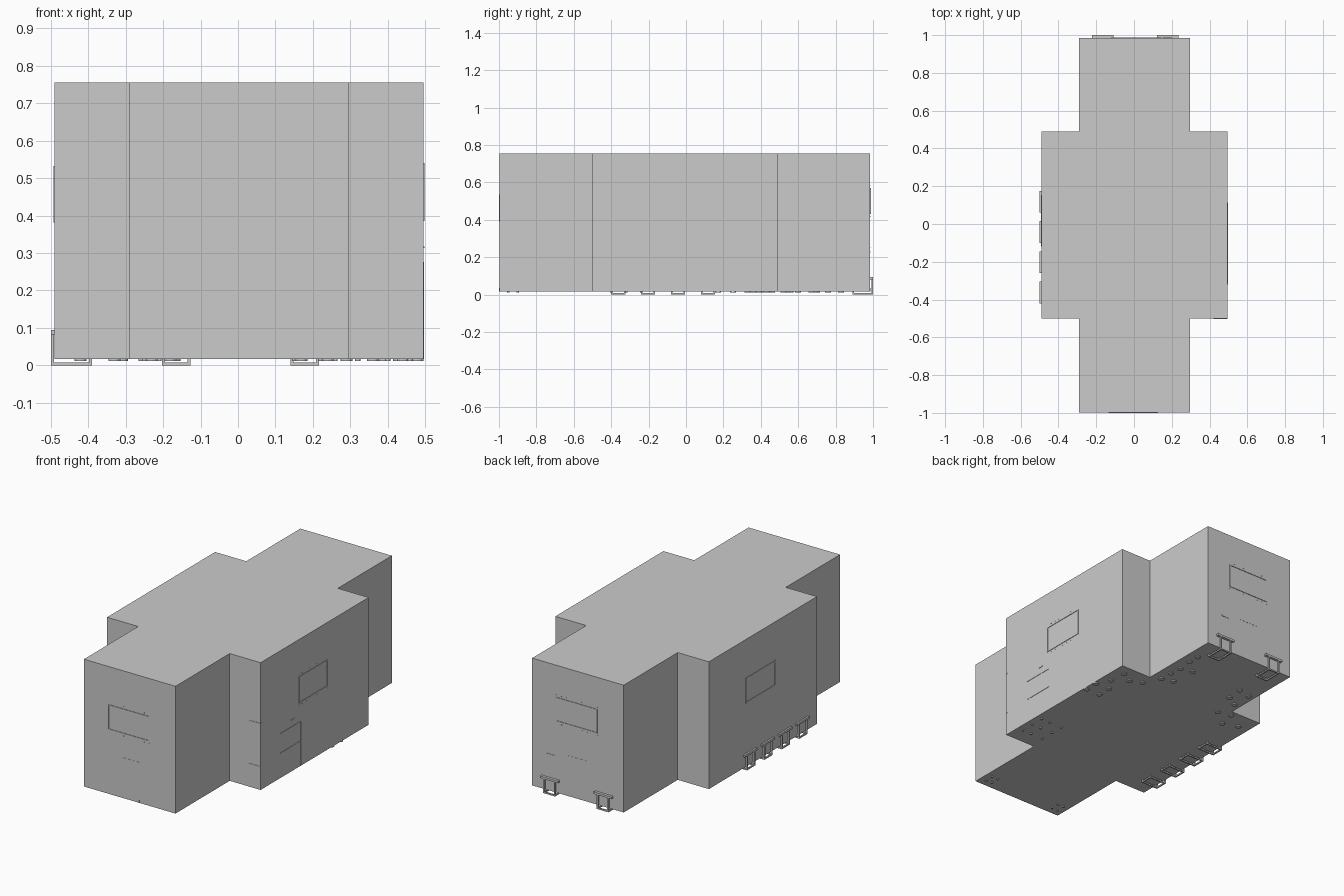
import bpy, bmesh
from mathutils import Vector

if "Cube" in bpy.data.objects:
    bpy.data.objects.remove(bpy.data.objects["Cube"])

FLOOR, ROOF = 0.017, 0.755
XL, XR, YF, YB = -0.49, 0.495, -0.997, 0.985   # outer wall planes


def finish(bm, name):
    bmesh.ops.recalc_face_normals(bm, faces=bm.faces)
    me = bpy.data.meshes.new(name)
    bm.to_mesh(me)
    bm.free()
    ob = bpy.data.objects.new(name, me)
    bpy.context.collection.objects.link(ob)
    return ob


def add_box(bm, lo, hi):
    vs = bmesh.ops.create_cube(bm, size=1)["verts"]
    lo, hi = Vector(lo), Vector(hi)
    for v in vs:
        v.co = (lo + hi) / 2 + v.co * (hi - lo)


# cross-shaped room block
bm = bmesh.new()
plan = [(-0.29, YF), (0.297, YF), (0.297, -0.5), (XR, -0.5), (XR, 0.49), (0.297, 0.49),
        (0.297, YB), (-0.29, YB), (-0.29, 0.49), (XL, 0.49), (XL, -0.5), (-0.29, -0.5)]
base = bm.faces.new([bm.verts.new((x, y, FLOOR)) for x, y in plan])
top = bmesh.ops.extrude_face_region(bm, geom=[base])["geom"]
bmesh.ops.translate(bm, vec=(0, 0, ROOF - FLOOR),
                    verts=[g for g in top if isinstance(g, bmesh.types.BMVert)])
finish(bm, "room_block")


def wall_box(bm, wall, a, b, z0, z1, d=0.003):
    """Thin strip on a wall, from a to b along it, standing out by d."""
    if wall == "front":
        add_box(bm, (a, YF - d, z0), (b, YF + 0.01, z1))
    elif wall == "back":
        add_box(bm, (a, YB - 0.01, z0), (b, YB + d, z1))
    elif wall == "left":
        add_box(bm, (XL - d, a, z0), (XL + 0.01, b, z1))
    else:
        add_box(bm, (XR - 0.01, a, z0), (XR + d, b, z1))


# window frames with small hanging rings above and below
def window(wall, a, b, z0, z1, rings, t=0.005):
    bm = bmesh.new()
    for s in ((a, b, z0, z0 + t), (a, b, z1 - t, z1),
              (a, a + t, z0, z1), (b - t, b, z0, z1)):
        wall_box(bm, wall, *s)
    if rings:
        for i in range(9):
            c = a + (b - a) * i / 8
            for z in (z0 - 0.012, z1 + 0.012):
                wall_box(bm, wall, c - 0.002, c + 0.002, z - 0.002, z + 0.002, 0.001)
    finish(bm, wall + "_window_frame")


window("front", -0.135, 0.128, 0.39, 0.535, True)
window("back", -0.122, 0.142, 0.43, 0.57, True)
window("left", -0.12, 0.154, 0.382, 0.532, False, 0.01)
window("right", -0.15, 0.115, 0.385, 0.54, True)

# door edges
bm = bmesh.new()
for wall in ("front", "back"):
    wall_box(bm, wall, -0.055, -0.052, FLOOR, 0.035, 0.002)
    wall_box(bm, wall, 0.063, 0.066, FLOOR, 0.035, 0.002)
    wall_box(bm, wall, -0.055, 0.066, 0.249, 0.252, 0.001)
wall_box(bm, "back", 0.15, 0.2, 0.225, 0.23, 0.002)
finish(bm, "door_trim")

# cabinet edges showing through the right wall
bm = bmesh.new()
wall_box(bm, "right", -0.32, -0.13, 0.273, 0.276, 0.002)
wall_box(bm, "right", -0.32, -0.13, 0.16, 0.163, 0.002)
wall_box(bm, "right", -0.133, -0.13, FLOOR, 0.275, 0.002)
wall_box(bm, "right", -0.22, -0.19, 0.313, 0.317, 0.003)
add_box(bm, (0.42, -0.502, 0.4), (0.496, -0.49, 0.403))
add_box(bm, (0.42, -0.502, 0.15), (0.496, -0.49, 0.153))
finish(bm, "cabinet_edges")


# stools along the walls: runner ring, uprights and seat
def stool(name, cx, cy, along_y):
    bm = bmesh.new()
    h, w, t = 0.055, 0.038, 0.008

    def part(u0, u1, v0, v1, z0, z1):
        if along_y:   # outer side towards -x
            add_box(bm, (cx - v1, cy + u0, z0), (cx - v0, cy + u1, z1))
        else:         # outer side towards +y
            add_box(bm, (cx + u0, cy + v0, z0), (cx + u1, cy + v1, z1))

    for s in (-h, h - t):
        part(-w, w, s, s + t, 0, t)
        for u in (-w, w - t):
            part(u, u + t, s, s + t, 0, 0.084)
    for u in (-w, w - t):
        part(u, u + t, -h, h, 0, t)
    part(-0.0575, 0.0575, -h, h, 0.082, 0.094)
    finish(bm, name)


for i in range(4):
    stool("left_stool_%d" % (i + 1), -0.445, -0.3625 + 0.16 * i, True)
for i, x in enumerate((-0.165, 0.178)):
    stool("back_stool_%d" % (i + 1), x, 0.945, False)

# round furniture feet showing under the floor
feet = [(0.48, 0.17), (0.39, 0.17), (0.48, 0.25), (0.39, 0.25), (0.44, 0.33), (0.36, 0.39),
        (0.43, 0.43), (0.29, 0.42), (0.24, 0.52), (0.17, 0.54), (0.24, 0.6), (0.23, 0.67),
        (0.16, 0.69), (0.24, 0.76), (0.24, 0.83), (-0.17, 0.7), (-0.25, 0.68), (-0.18, 0.6),
        (-0.25, 0.56), (-0.31, 0.46), (-0.23, 0.44), (-0.42, 0.39), (-0.33, 0.36)]
bm = bmesh.new()


def disc(x, y, r):
    vs = bmesh.ops.create_cone(bm, cap_ends=True, segments=12, radius1=r, radius2=r,
                               depth=0.01)["verts"]
    bmesh.ops.translate(bm, verts=vs, vec=(x, y, 0.016))


for x, y in feet:
    disc(x, y, 0.016)
for x in (-0.25, -0.21, 0.22, 0.26):
    for y in (-0.95, -0.9):
        disc(x, y, 0.006)
for y in (-0.4, -0.32, -0.24):
    for x in (0.32, 0.4, 0.46):
        disc(x, y, 0.007)
finish(bm, "furniture_feet")
